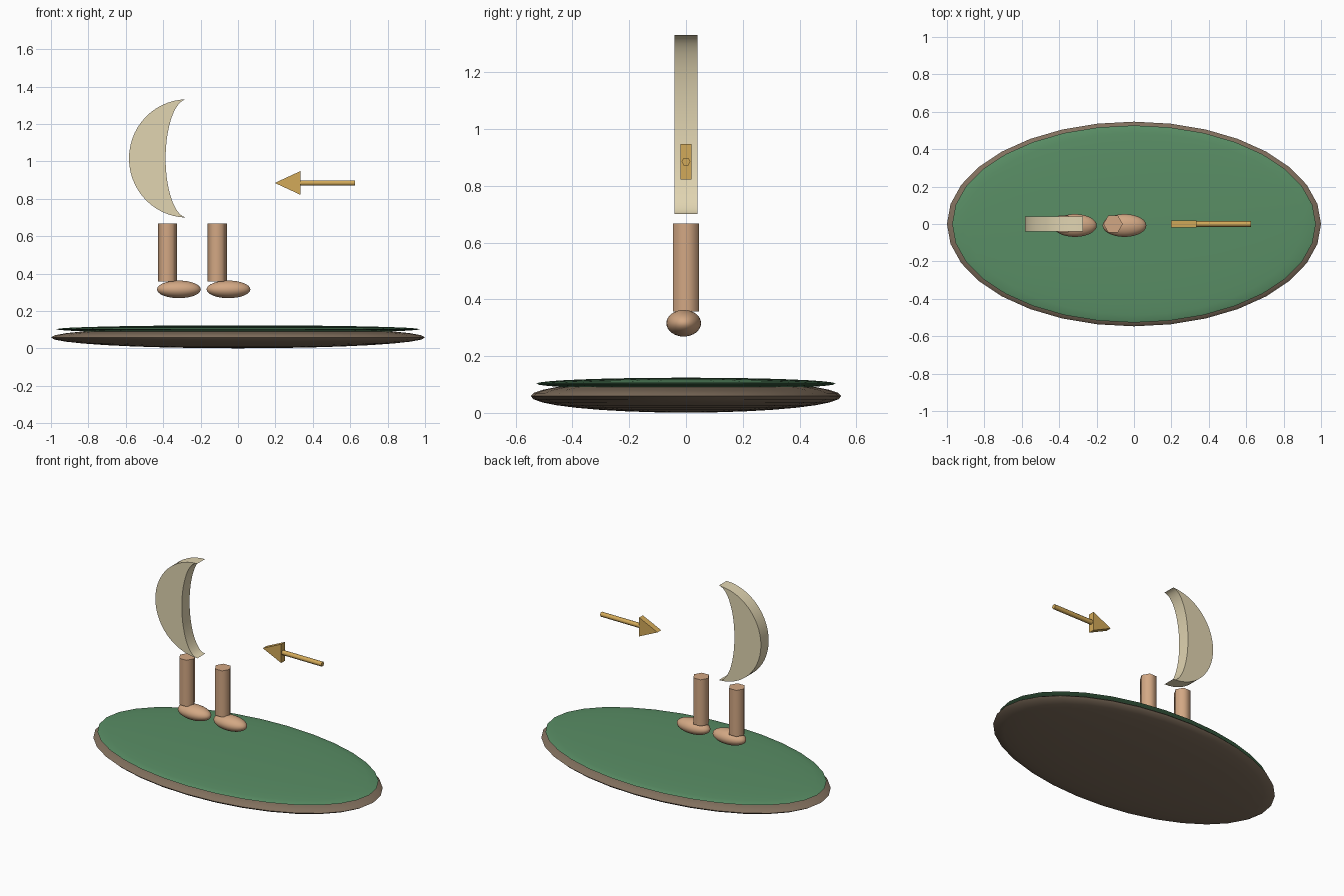
import bpy, bmesh
from math import pi, sin, cos, radians

if "Cube" in bpy.data.objects:
    bpy.data.objects.remove(bpy.data.objects["Cube"])


def material(name, rgb):
    m = bpy.data.materials.new(name)
    m.diffuse_color = (*rgb, 1)
    m.use_nodes = True
    m.node_tree.nodes["Principled BSDF"].inputs["Base Color"].default_value = m.diffuse_color
    return m


SOIL = material("soil", (0.22, 0.16, 0.11))
GRASS = material("grass", (0.10, 0.27, 0.13))
SKIN = material("skin", (0.65, 0.39, 0.23))
CREAM = material("cream", (0.75, 0.66, 0.44))
GOLD = material("gold", (0.65, 0.40, 0.10))


def finish(ob, name, mat, smooth=None):
    ob.name = name
    ob.data.materials.append(mat)
    bpy.ops.object.select_all(action='DESELECT')
    ob.select_set(True)
    bpy.context.view_layer.objects.active = ob
    bpy.ops.object.transform_apply(location=False, rotation=True, scale=True)
    if smooth:
        bpy.ops.object.shade_smooth_by_angle(angle=radians(smooth))
    return ob


def ellipsoid(name, centre, radii, mat):
    bpy.ops.mesh.primitive_uv_sphere_add(segments=32, ring_count=16, location=centre)
    ob = bpy.context.object
    ob.scale = radii
    return finish(ob, name, mat, 80)


def hex_rod(name, centre, radius, length, rotation, mat):
    bpy.ops.mesh.primitive_cylinder_add(vertices=6, radius=radius, depth=length,
                                        location=centre, rotation=rotation)
    return finish(bpy.context.object, name, mat, 65)


def plate(name, outline, half_depth, mat, smooth=None):
    """Extrude an x-z outline symmetrically along y."""
    bm = bmesh.new()
    face = bm.faces.new([bm.verts.new((x, -half_depth, z)) for x, z in outline])
    new = bmesh.ops.extrude_face_region(bm, geom=[face])["geom"]
    bmesh.ops.translate(bm, vec=(0, 2 * half_depth, 0),
                        verts=[v for v in new if isinstance(v, bmesh.types.BMVert)])
    bmesh.ops.recalc_face_normals(bm, faces=bm.faces)
    me = bpy.data.meshes.new(name)
    bm.to_mesh(me)
    bm.free()
    ob = bpy.data.objects.new(name, me)
    bpy.context.collection.objects.link(ob)
    return finish(ob, name, mat, smooth)


# Oval base with a thin green top layer
ellipsoid("base", (0, 0, 0.059), (1.0, 0.547, 0.058), SOIL)
ellipsoid("base_top", (0, 0, 0.103), (0.972, 0.527, 0.021), GRASS)

# Legs and feet
for side, x in (("left", -0.377), ("right", -0.112)):
    hex_rod(side + "_leg", (x, 0, 0.512), 0.052, 0.31, (0, 0, pi / 6), SKIN)
    ellipsoid(side + "_foot", (x + 0.061, -0.008, 0.316), (0.117, 0.061, 0.047), SKIN)

# Crescent: outer half-ellipse joined to a shallower inner one
N = 28
CX, CZ, H = -0.272, 1.016, 0.316
outer = [(CX - 0.311 * sin(pi * i / N), CZ + H * cos(pi * i / N)) for i in range(N + 1)]
inner = [(CX - 0.115 * sin(pi * i / N), CZ + H * cos(pi * i / N)) for i in range(N - 1, 0, -1)]
plate("crescent", outer + inner, 0.041, CREAM, 30)

# Arrow pointing at the crescent
hex_rod("arrow_shaft", (0.478, 0, 0.885), 0.0155, 0.296, (0, pi / 2, 0), GOLD)
plate("arrow_head", [(0.197, 0.885), (0.333, 0.948), (0.333, 0.822)], 0.0195, GOLD)

# Hexagon corners: legs point along x, shaft along y
for ob in bpy.data.objects:
    ob.select_set(False)
